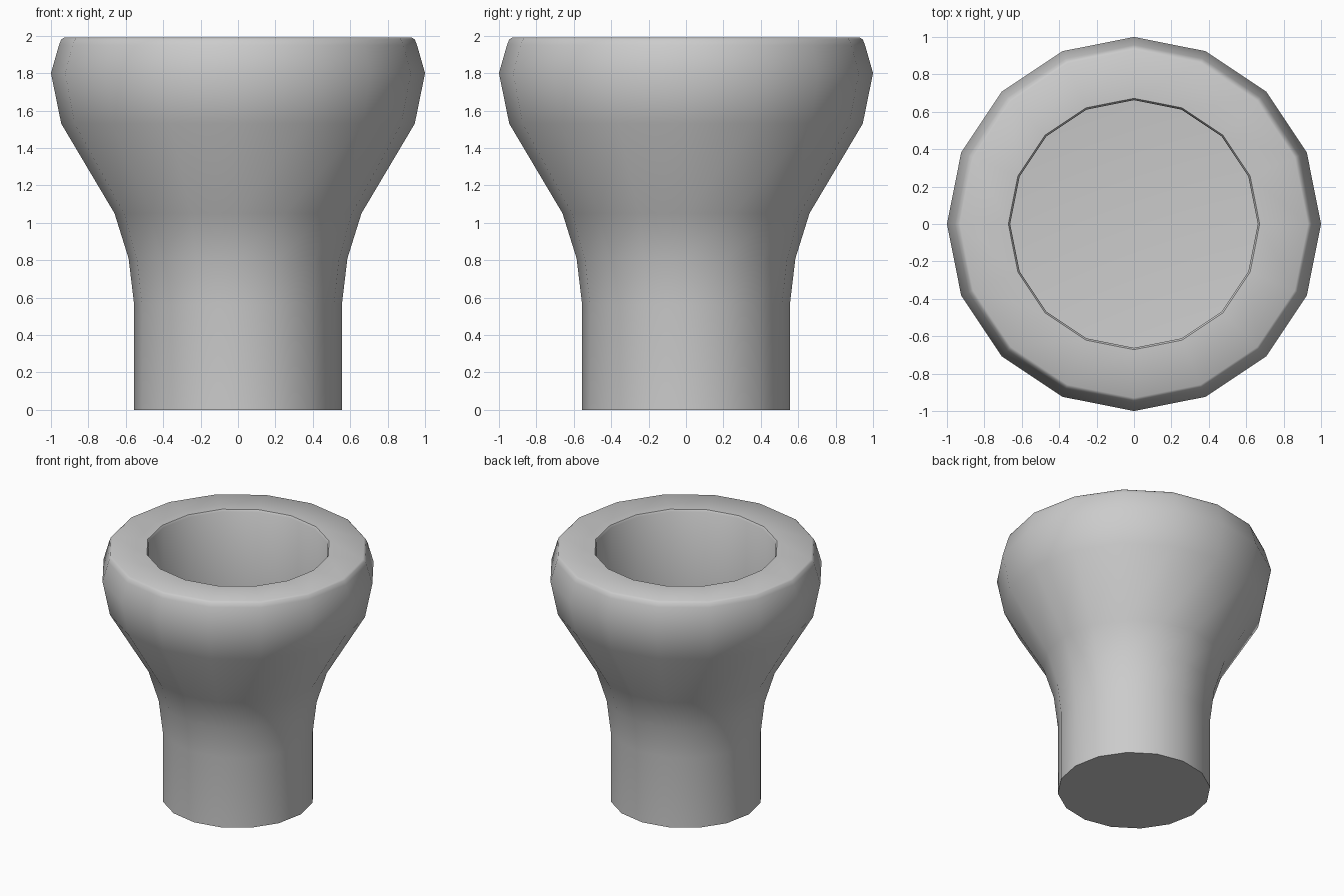
import bpy, bmesh, math

if "Cube" in bpy.data.objects:
    bpy.data.objects.remove(bpy.data.objects["Cube"])

SIDES = 16


def lathe(name, profile):
    """Revolve (radius, z) points around z; radius 0 makes a pole."""
    bm = bmesh.new()
    rings = []
    for r, z in profile:
        n = 1 if r == 0 else SIDES
        rings.append([bm.verts.new((r * math.cos(2 * math.pi * i / SIDES),
                                    r * math.sin(2 * math.pi * i / SIDES), z))
                      for i in range(n)])
    for a, b in zip(rings, rings[1:]):
        for i in range(SIDES):
            j = (i + 1) % SIDES
            if len(b) == 1:
                bm.faces.new((a[i], a[j], b[0]))
            else:
                bm.faces.new((a[i], a[j], b[j], b[i]))
    # flat underside
    bm.faces.new(rings[0])
    bmesh.ops.recalc_face_normals(bm, faces=bm.faces)
    mesh = bpy.data.meshes.new(name)
    bm.to_mesh(mesh)
    bm.free()
    obj = bpy.data.objects.new(name, mesh)
    bpy.context.collection.objects.link(obj)
    return obj


# Flared cup: stem, flare, rounded rim, inner wall and shallow floor
cup = lathe("flared_cup", [
    (0.555, 0), (0.555, 0.56), (0.585, 0.81), (0.66, 1.05),
    (0.945, 1.53), (1.0, 1.8), (0.957, 1.95), (0.945, 1.98), (0.93, 1.99),
    (0.672, 1.99), (0.662, 1.975), (0.662, 1.25), (0, 1.2),
])

bpy.context.view_layer.objects.active = cup
cup.select_set(True)
bpy.ops.object.shade_smooth_by_angle(angle=math.radians(40))
